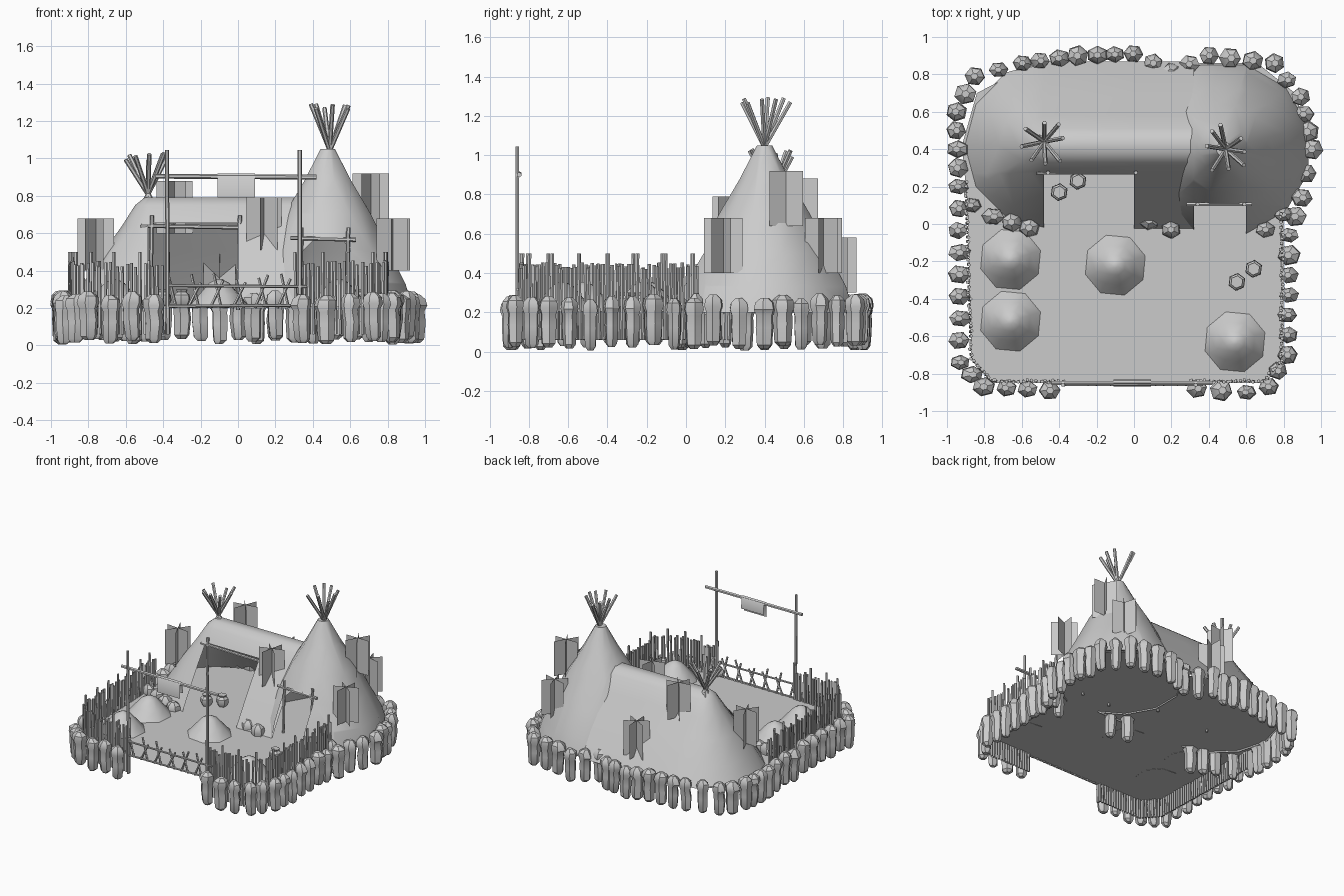
import bpy, bmesh, math, random
from mathutils import Vector

random.seed(4)
if "Cube" in bpy.data.objects:
    bpy.data.objects.remove(bpy.data.objects["Cube"], do_unlink=True)

GREY = bpy.data.materials.new("plain_grey")
GREY.use_nodes = True
GREY.diffuse_color = (0.6, 0.6, 0.6, 1)
GREY.node_tree.nodes["Principled BSDF"].inputs["Base Color"].default_value = (0.6, 0.6, 0.6, 1)
GROUND = 0.21


def finish(bm, name, smooth=None):
    mesh = bpy.data.meshes.new(name)
    bm.to_mesh(mesh)
    bm.free()
    mesh.materials.append(GREY)
    obj = bpy.data.objects.new(name, mesh)
    bpy.context.collection.objects.link(obj)
    if smooth:
        bpy.ops.object.select_all(action='DESELECT')
        obj.select_set(True)
        bpy.context.view_layer.objects.active = obj
        bpy.ops.object.shade_smooth_by_angle(angle=math.radians(smooth))
    return obj


def loft(bm, rings, bottom=True):
    """Skin a stack of equal-length point rings, lowest first."""
    rows = [[bm.verts.new(p) for p in ring] for ring in rings]
    n = len(rows[0])
    for low, high in zip(rows, rows[1:]):
        for i in range(n):
            j = (i + 1) % n
            bm.faces.new((low[i], low[j], high[j], high[i]))
    bm.faces.new(rows[-1])
    if bottom:
        bm.faces.new(rows[0][::-1])


def ring(x, y, r, z, n=8, turn=0.0, squash=1.0):
    return [(x + r * math.cos(turn + math.tau * i / n),
             y + r * squash * math.sin(turn + math.tau * i / n), z) for i in range(n)]


def stick(bm, a, b, r=0.011, n=6):
    a, b = Vector(a), Vector(b)
    rot = Vector((0, 0, 1)).rotation_difference(b - a)
    loft(bm, [[c + rot @ Vector(p) for p in ring(0, 0, r, 0, n)] for c in (a, b)])


def walk(path, step):
    """Evenly spaced points along a polyline."""
    pts = [Vector(p) for p in path]
    for a, b in zip(pts, pts[1:]):
        count = max(1, round((b - a).length / step))
        for i in range(count):
            yield a.lerp(b, i / count)
    yield pts[-1]


def cut(bm, co, axis, keep_low=False):
    bmesh.ops.bisect_plane(bm, geom=bm.verts[:] + bm.edges[:] + bm.faces[:],
                           plane_co=co, plane_no=axis, clear_outer=keep_low)


def open_doorway(bm, x0, x1, y):
    """Remove the part of the shell standing before y, between x0 and x1."""
    cut(bm, (x0, 0, 0), (1, 0, 0))
    cut(bm, (x1, 0, 0), (1, 0, 0))
    cut(bm, (0, y, 0), (0, 1, 0))
    gone = [f for f in bm.faces
            if x0 < f.calc_center_median().x < x1 and f.calc_center_median().y < y]
    bmesh.ops.delete(bm, geom=gone, context='FACES')


# Ground sheet
bm = bmesh.new()
edge = [(-.36, -.85), (-.76, -.85), (-.87, -.72), (-.89, .1), (-.92, .42), (-.84, .7), (-.55, .85),
        (0, .86), (.2, .78), (.35, .86), (.66, .86), (.86, .7), (.95, .42), (.8, .06),
        (.8, -.74), (.7, -.85)]
bm.faces.new([bm.verts.new((x, y, GROUND)) for x, y in edge[::-1]])
finish(bm, "ground")

# Long tent: rounded ends around a ridge
bm = bmesh.new()


def capsule(r, z, half=7):
    pts = []
    for x, start in ((.34, -.5), (-.46, .5)):
        for i in range(half):
            a = math.pi * (start + i / (half - 1))
            pts.append((x + r * math.cos(a), .42 + r * math.sin(a), z))
    return pts


profile = [(.45, .2), (.37, .33), (.26, .5), (.16, .64), (.09, .75), (.04, .79)]
loft(bm, [capsule(r, z) for r, z in profile], bottom=False)
open_doorway(bm, -.48, 0, .27)
cut(bm, (.32, 0, 0), (1, 0, 0), keep_low=True)
finish(bm, "long_tent", 40)

# Tall cone tent
bm = bmesh.new()
profile = [(.47, .2), (.43, .33), (.34, .5), (.24, .7), (.13, .88), (.04, 1.05)]
loft(bm, [ring(.48, .4, r, z, 12, .26) for r, z in profile], bottom=False)
open_doorway(bm, .32, .6, .1)
finish(bm, "cone_tent", 40)


# Crossing poles at the tent tops
def tent_poles(name, x, y, z, low, high, spread, count):
    bm = bmesh.new()
    for i in range(count):
        a = math.tau * i / count + random.uniform(-.25, .25)
        s = spread * random.uniform(.75, 1.1)
        dx, dy = math.cos(a), math.sin(a)
        top = high - random.uniform(0, .04)
        stick(bm, (x - dx * s * .35, y - dy * s * .35, low),
              (x + dx * s, y + dy * s, top), .012)
    finish(bm, name)


tent_poles("cone_tent_poles", .49, .4, 1.05, .96, 1.3, .13, 8)
tent_poles("long_tent_poles", -.48, .44, .8, .74, 1.03, .13, 8)

# Door frames
for name, x0, x1, y, z in (("long_tent_frame", -.47, 0, .275, .635),
                           ("cone_tent_frame", .33, .58, .105, .57)):
    bm = bmesh.new()
    stick(bm, (x0 - .05, y, z + .005), (x1 + .05, y, z - .005))
    for x in (x0, x1):
        stick(bm, (x, y, GROUND - .02), (x + .01, y, z + .06))
    finish(bm, name)

# Boundary stones
bm = bmesh.new()


def stone(x, y):
    turn, size = random.uniform(0, 1), random.uniform(.9, 1.1)
    lift, squash = random.uniform(-.015, .015), random.uniform(.75, 1)
    rows = [(.022, .02), (.041, .04), (.047, .13), (.045, .19), (.057, .22), (.05, .255), (.02, .28)]
    loft(bm, [ring(x + random.uniform(-.005, .005), y, r * size, z + lift, 6, turn, squash)
              for r, z in rows])


outer = [(-.45, -.89), (-.8, -.87), (-.93, -.74), (-.94, .2), (-.95, .6), (-.85, .79), (-.6, .86),
         (-.3, .9), (0, .91), (.2, .81), (.4, .9), (.75, .86), (.89, .68), (.95, .4), (.9, .14),
         (.83, -.06), (.82, -.7), (.72, -.87), (.6, -.9), (.34, -.88)]
inner = [[(-.87, .1), (-.75, .04), (-.56, -.02)], [(.08, .02), (.2, -.03)], [(.7, -.03), (.8, .05)]]
for path in [outer] + inner:
    for p in walk(path, .113):
        stone(p.x, p.y)
finish(bm, "boundary_stones", 35)

# Paling fence on both sides
bm = bmesh.new()
for path in ([(-.38, -.84), (-.76, -.84), (-.87, -.72), (-.9, .22)],
             [(.31, -.84), (.69, -.84), (.79, -.73), (.79, .06)]):
    for i, p in enumerate(walk(path, .024)):
        top = .5 if i % 6 == 0 else random.uniform(.42, .455)
        jx, jy = random.uniform(-.008, .008), random.uniform(-.008, .008)
        stick(bm, (p.x, p.y, .06), (p.x + jx, p.y + jy, top), .0095, 5)
finish(bm, "paling_fence")

# Gateway: uprights, beam and draped cloth
bm = bmesh.new()
stick(bm, (-.375, -.86, .06), (-.38, -.86, 1.045))
stick(bm, (.33, -.86, .06), (.33, -.86, 1.045))
stick(bm, (-.44, -.85, .905), (.42, -.85, .9), .013)
finish(bm, "gateway")

bm = bmesh.new()
drape = [(-.869, .79), (-.867, .9), (-.85, .919), (-.833, .9), (-.831, .82)]
cols = [[bm.verts.new((x, y, z)) for y, z in drape] for x in (-.11, .09)]
for i in range(len(drape) - 1):
    bm.faces.new((cols[0][i], cols[1][i], cols[1][i + 1], cols[0][i + 1]))
finish(bm, "hanging_cloth", 60)

# Low gate of rails and leaning sticks
bm = bmesh.new()
stick(bm, (-.37, -.86, .32), (.37, -.86, .315), .008)
stick(bm, (-.37, -.86, .21), (.3, -.86, .215), .008)
for i in range(11):
    x = -.33 + i * .06
    lean = .07 if i % 2 else -.04
    stick(bm, (x, -.85, .2), (x + lean, -.855, random.uniform(.33, .39)), .008, 5)
finish(bm, "low_gate")

# Earth mounds
for i, (x, y) in enumerate([(-.66, -.19), (-.66, -.52), (-.1, -.22), (.54, -.63)]):
    bm = bmesh.new()
    loft(bm, [ring(x, y, r, GROUND + z, 8, .3)
              for r, z in ((.172, -.005), (.11, .065), (.055, .125), (.015, .145))])
    finish(bm, f"mound_{i + 1}", 50)

# Pots
bm = bmesh.new()
for x, y in ((-.4, .17), (-.3, .23), (.55, -.31), (.64, -.24)):
    loft(bm, [ring(x, y, r, GROUND + z, 6, .4)
              for r, z in ((.03, 0), (.048, .03), (.045, .06), (.026, .075), (.034, .09))])
finish(bm, "pots", 35)

# Crossed foliage panels around the tents
bm = bmesh.new()
for k, (x, y, top) in enumerate([(.71, .51, .92), (.83, .19, .68), (.68, .7, .68), (-.34, .58, .88),
                                 (-.1, .77, .58), (-.76, .32, .68), (.14, .23, .79)]):
    for j in range(3):
        a = math.pi * j / 3 + k * .4
        dx, dy = .098 * math.cos(a), .098 * math.sin(a)
        bm.faces.new([bm.verts.new((x + s * dx, y + s * dy, z))
                      for s, z in ((-1, top - .28), (1, top - .28), (1, top), (-1, top))])
finish(bm, "foliage_panels")
